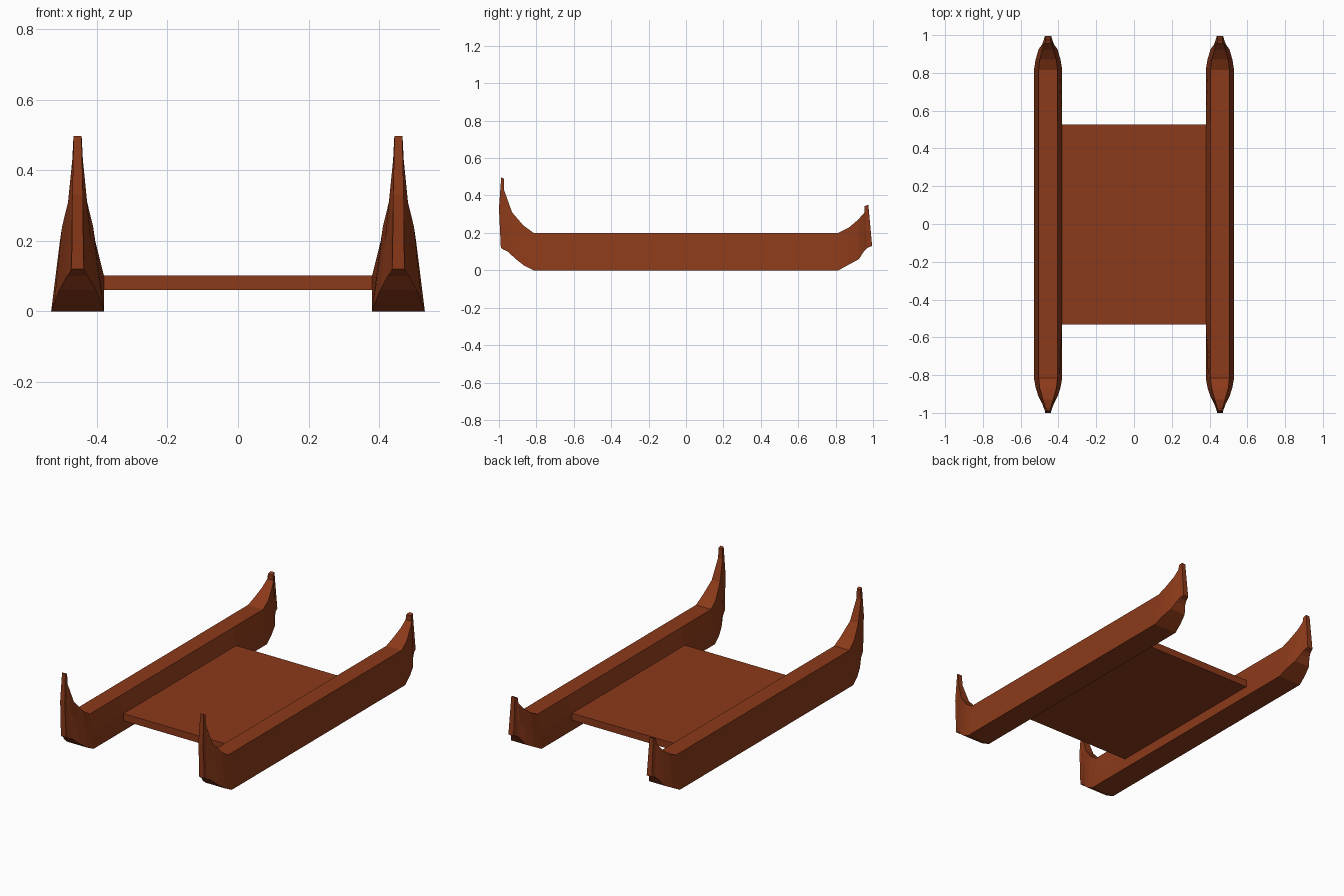
import bpy, bmesh

if "Cube" in bpy.data.objects:
    bpy.data.objects.remove(bpy.data.objects["Cube"])

wood = bpy.data.materials.new("red_brown_wood")
wood.diffuse_color = (0.26, 0.042, 0.01, 1)
wood.use_nodes = True
wood.node_tree.nodes["Principled BSDF"].inputs["Base Color"].default_value = wood.diffuse_color

CX = 0.455   # hull centre line

# Hull stations: top y, z, half width, then bottom y, z, half width
STATIONS = [
    (-0.988, 0.497, 0.011, -0.990, 0.12, 0.017),
    (-0.973, 0.490, 0.012, -0.975, 0.11, 0.022),
    (-0.973, 0.430, 0.015, -0.953, 0.10, 0.030),
    (-0.930, 0.310, 0.027, -0.910, 0.06, 0.052),
    (-0.870, 0.240, 0.044, -0.865, 0.025, 0.066),
    (-0.815, 0.200, 0.050, -0.815, 0.00, 0.075),
    (-0.530, 0.200, 0.050, -0.530, 0.00, 0.075),
    (0.530, 0.200, 0.050, 0.530, 0.00, 0.075),
    (0.815, 0.200, 0.050, 0.815, 0.00, 0.075),
    (0.870, 0.228, 0.044, 0.870, 0.03, 0.066),
    (0.920, 0.270, 0.030, 0.925, 0.06, 0.050),
    (0.955, 0.310, 0.021, 0.950, 0.10, 0.032),
    (0.955, 0.343, 0.016, 0.970, 0.12, 0.024),
    (0.975, 0.350, 0.012, 0.995, 0.13, 0.017),
]


def finish(bm, name):
    bmesh.ops.recalc_face_normals(bm, faces=bm.faces)
    mesh = bpy.data.meshes.new(name)
    bm.to_mesh(mesh)
    bm.free()
    mesh.materials.append(wood)
    obj = bpy.data.objects.new(name, mesh)
    bpy.context.collection.objects.link(obj)
    return obj


def hull(name, side):
    bm = bmesh.new()
    rings = []
    for yt, zt, wt, yb, zb, wb in STATIONS:
        # inner wall bulges out where it meets the deck corners
        wm = 0.075 if abs(yt) < 0.6 else (wt + wb) / 2
        ring = [(wb, yb, zb), (wt, yt, zt), (-wt, yt, zt),
                (-wm, (yt + yb) / 2, (zt + zb) / 2), (-wb, yb, zb)]
        rings.append([bm.verts.new((side * (CX + x), y, z)) for x, y, z in ring])
    for a, b in zip(rings, rings[1:]):
        for i in range(5):
            j = (i + 1) % 5
            bm.faces.new((a[i], a[j], b[j], b[i]))
    # bow front edge bulges slightly forward
    tips = [bm.verts.new((side * (CX + s * 0.015), -1.0, 0.33)) for s in (1, -1)]
    f = rings[0]
    bm.faces.new((f[0], tips[0], f[1]))
    bm.faces.new((f[1], tips[0], tips[1], f[2]))
    bm.faces.new((f[2], tips[1], f[3]))
    bm.faces.new((f[3], tips[1], f[4]))
    bm.faces.new((f[4], tips[1], tips[0], f[0]))
    bm.faces.new(rings[-1])
    return finish(bm, name)


# Twin hulls
hull("left_hull", -1)
hull("right_hull", 1)

# Deck between the hulls
bm = bmesh.new()
bmesh.ops.create_cube(bm, size=1)
bmesh.ops.scale(bm, vec=(0.764, 1.06, 0.042), verts=bm.verts)
bmesh.ops.translate(bm, vec=(0, -0.003, 0.081), verts=bm.verts)
finish(bm, "deck")
